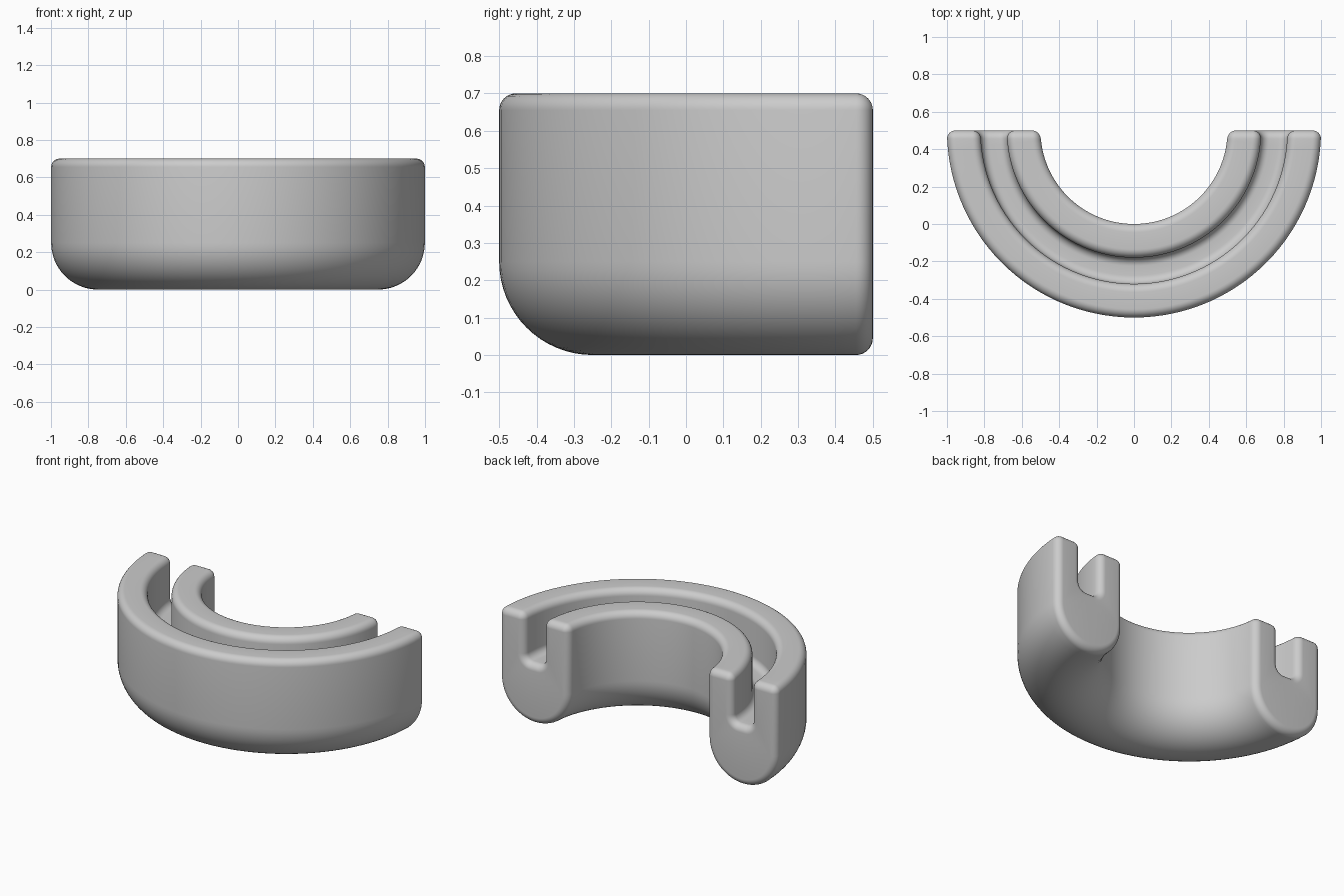
import bpy, bmesh
from math import sin, cos, pi, sqrt, radians

if "Cube" in bpy.data.objects:
    bpy.data.objects.remove(bpy.data.objects["Cube"], do_unlink=True)

BEVEL = 0.045          # edge rounding and groove fillet
INNER, OUTER, TOP = 0.5, 1.0, 0.7
SLOT_IN, SLOT_OUT, FLOOR = 0.68, 0.82, 0.39
CENTRE_Y = 0.5
MID = (INNER + OUTER) / 2
ROUND = (OUTER - INNER) / 2


def section(inset):
    """Grooved U outline as (radius, height) points, shrunk by inset."""
    b, high, low = BEVEL, TOP - BEVEL, FLOOR + BEVEL
    arcs = [  # centre radius, centre height, arc radius, start, end, steps
        (MID, ROUND, ROUND - inset, 180, 360, 32),
        (OUTER - b, high, b - inset, 0, 90, 8),
        (SLOT_OUT + b, high, b - inset, 90, 180, 8),
        (SLOT_OUT - b, low, b + inset, 0, -90, 8),
        (SLOT_IN + b, low, b + inset, -90, -180, 8),
        (SLOT_IN - b, high, b - inset, 0, 90, 8),
        (INNER + b, high, b - inset, 90, 180, 8),
    ]
    points = []
    for r, z, radius, start, end, steps in arcs:
        for i in range(steps + 1):
            a = radians(start + (end - start) * i / steps)
            points.append((r + radius * cos(a), z + radius * sin(a)))
    return points


def end_rings(side):
    """Rounded end, from the flat cap inwards."""
    rings = []
    for i in range(9):
        a = pi / 2 * i / 8
        inset, back = BEVEL * (1 - sin(a)), BEVEL * (1 - cos(a))
        rings.append([(side * sqrt(r * r - back * back), CENTRE_Y - back, z)
                      for r, z in section(inset)])
    return rings


# Sweep the section around the half circle between the two rounded ends
rings = end_rings(1)
for step in range(2, 59):
    a = radians(step * 3)
    rings.append([(r * cos(a), CENTRE_Y - r * sin(a), z) for r, z in section(0)])
rings += reversed(end_rings(-1))

bm = bmesh.new()
loops = [[bm.verts.new(p) for p in ring] for ring in rings]
for one, two in zip(loops, loops[1:]):
    for i in range(len(one)):
        j = (i + 1) % len(one)
        bm.faces.new((one[i], one[j], two[j], two[i]))
bm.faces.new(loops[0])
bm.faces.new(loops[-1])
bmesh.ops.remove_doubles(bm, verts=bm.verts, dist=1e-5)
bmesh.ops.recalc_face_normals(bm, faces=bm.faces)
bmesh.ops.triangulate(bm, faces=[f for f in bm.faces if len(f.verts) > 4])

mesh = bpy.data.meshes.new("grooved_half_ring")
bm.to_mesh(mesh)
bm.free()
ring = bpy.data.objects.new("grooved_half_ring", mesh)
bpy.context.collection.objects.link(ring)

# Plain grey surface
grey = bpy.data.materials.new("plain grey")
grey.use_nodes = True
grey.diffuse_color = (0.6, 0.6, 0.6, 1)
grey.node_tree.nodes["Principled BSDF"].inputs["Base Color"].default_value = grey.diffuse_color
mesh.materials.append(grey)

bpy.ops.object.select_all(action="DESELECT")
ring.select_set(True)
bpy.context.view_layer.objects.active = ring
bpy.ops.object.shade_smooth_by_angle(angle=radians(35))
